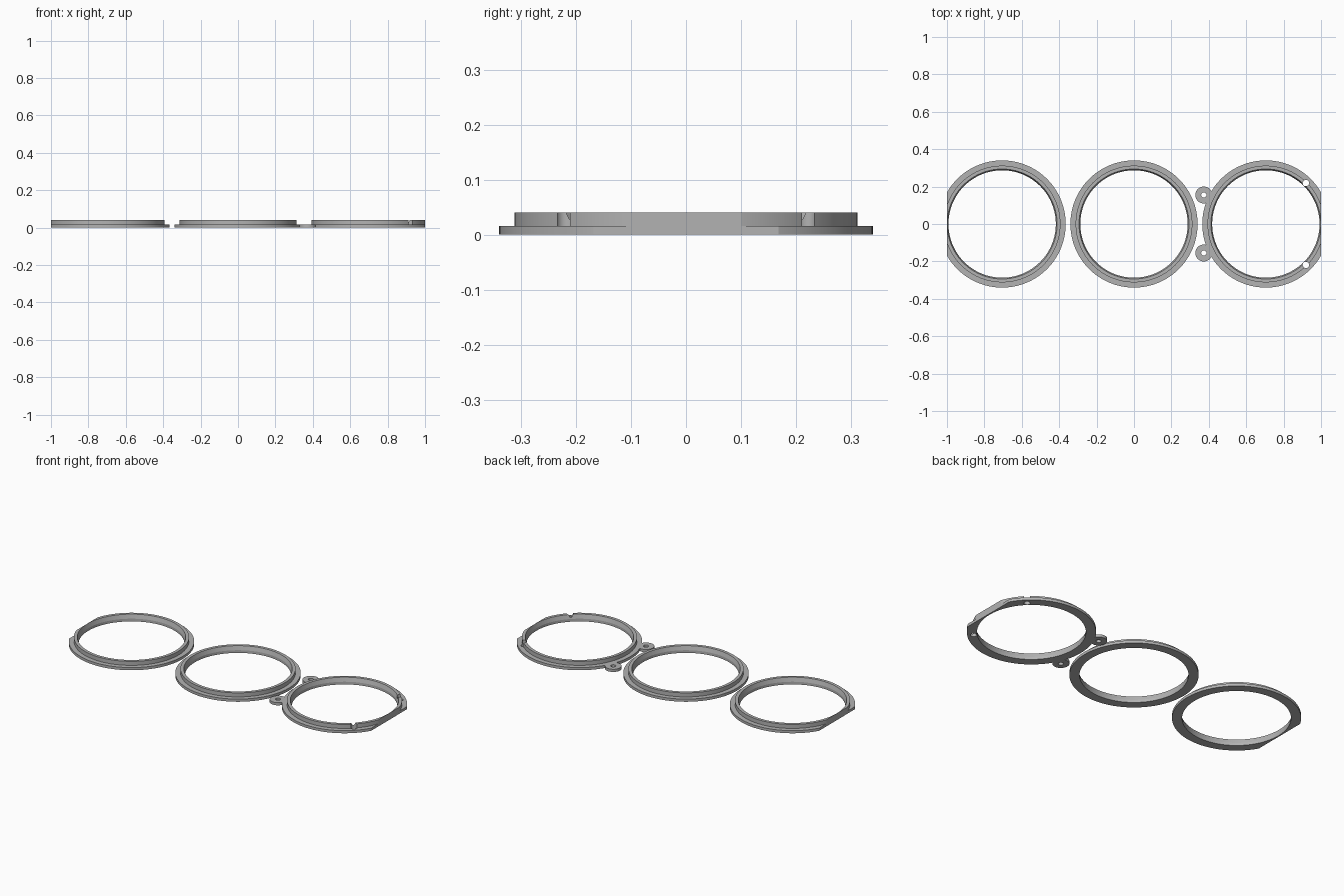
import bpy, bmesh, math
from mathutils import Vector

if "Cube" in bpy.data.objects:
    bpy.data.objects.remove(bpy.data.objects["Cube"], do_unlink=True)

grey = bpy.data.materials.new("plain grey")
grey.use_nodes = True
grey.diffuse_color = (0.45, 0.45, 0.45, 1)
grey.node_tree.nodes["Principled BSDF"].inputs["Base Color"].default_value = (0.45, 0.45, 0.45, 1)

SPACING, FLAT = 0.705, 0.295
FLANGE_H, RIM_H = 0.016, 0.04


def lathe(name, profile, centre, segments):
    """Sweep a closed (radius, height) profile around a vertical axis."""
    bm = bmesh.new()
    loops = []
    for i in range(segments):
        a = math.tau * i / segments
        loops.append([bm.verts.new((centre[0] + r * math.cos(a),
                                    centre[1] + r * math.sin(a), z)) for r, z in profile])
    n = len(profile)
    for i in range(segments):
        here, there = loops[i], loops[(i + 1) % segments]
        for j in range(n):
            k = (j + 1) % n
            bm.faces.new((here[j], there[j], there[k], here[k]))
    bmesh.ops.recalc_face_normals(bm, faces=bm.faces)
    mesh = bpy.data.meshes.new(name)
    bm.to_mesh(mesh)
    bm.free()
    mesh.materials.append(grey)
    obj = bpy.data.objects.new(name, mesh)
    bpy.context.collection.objects.link(obj)
    return obj


def combine(obj, tool, operation):
    """Apply a boolean and remove the tool."""
    mod = obj.modifiers.new("combine", "BOOLEAN")
    mod.operation, mod.object, mod.solver = operation, tool, "EXACT"
    bpy.context.view_layer.objects.active = obj
    bpy.ops.object.modifier_apply(modifier=mod.name)
    bpy.data.objects.remove(tool, do_unlink=True)


def slice_side(obj, side):
    """Trim the ring flat on its outer side and cap the cut."""
    bm = bmesh.new()
    bm.from_mesh(obj.data)
    bmesh.ops.bisect_plane(bm, geom=bm.verts[:] + bm.edges[:] + bm.faces[:],
                           plane_co=Vector((side * (SPACING + FLAT), 0, 0)),
                           plane_no=Vector((side, 0, 0)), clear_outer=True)
    bmesh.ops.holes_fill(bm, edges=[e for e in bm.edges if e.is_boundary])
    bmesh.ops.recalc_face_normals(bm, faces=bm.faces)
    bm.to_mesh(obj.data)
    bm.free()


# Stepped ring: wide flange, narrower raised rim, tapered bore
ring_profile = [(0.287, 0), (0.34, 0), (0.34, FLANGE_H), (0.312, FLANGE_H),
                (0.312, RIM_H), (0.294, RIM_H), (0.287, FLANGE_H)]
rings = {side: lathe(name, ring_profile, (side * SPACING, 0), 128)
         for side, name in ((-1, "right_ring"), (0, "middle_ring"), (1, "left_ring"))}
for side in (-1, 1):
    slice_side(rings[side], side)

# Screw ears and rim holes, mirrored front to back on one ring
ear_profile = [(0.014, 0), (0.045, 0), (0.045, FLANGE_H), (0.014, FLANGE_H)]
for s in (-1, 1):
    ear = lathe("screw_ear", ear_profile, (0.373, s * 0.155), 40)
    combine(rings[1], ear, "UNION")
    bpy.ops.mesh.primitive_cylinder_add(vertices=32, radius=0.017, depth=0.2,
                                        location=(0.919, s * 0.219, 0))
    cutter = bpy.context.object
    cutter.name = "hole_cutter"
    cutter.hide_render = True
    cutter.data.materials.append(grey)
    combine(rings[1], cutter, "DIFFERENCE")

# Smooth curved walls, keep the steps crisp
bpy.ops.object.select_all(action="DESELECT")
for ring in rings.values():
    ring.select_set(True)
    bpy.context.view_layer.objects.active = ring
bpy.ops.object.shade_smooth_by_angle(angle=math.radians(12))
